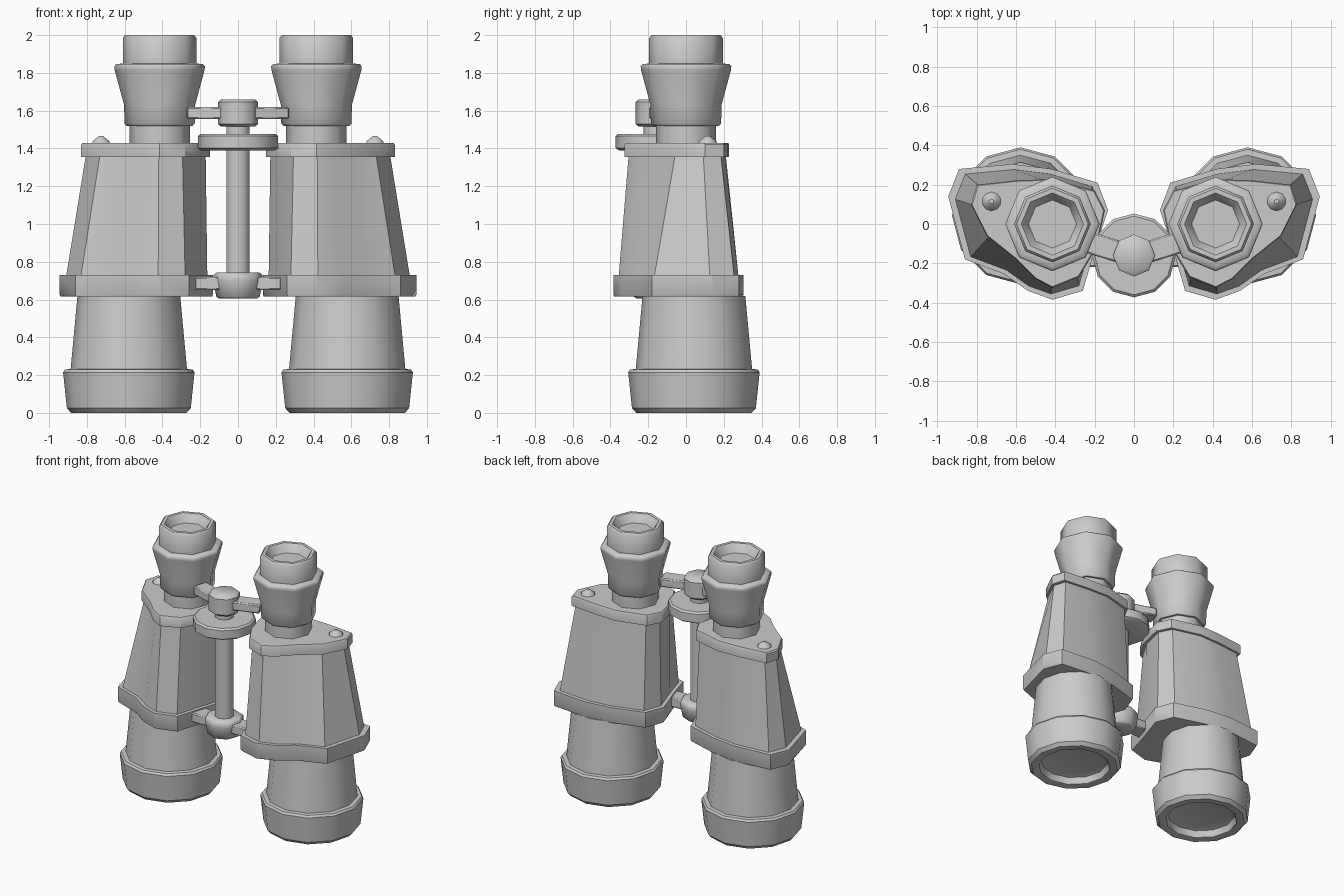
import bpy, bmesh, math
from mathutils import Vector

if "Cube" in bpy.data.objects:
    bpy.data.objects.remove(bpy.data.objects["Cube"])


def finish(name, bm, mirror=False, angle=35, bevel=0):
    bmesh.ops.remove_doubles(bm, verts=bm.verts, dist=1e-5)
    bmesh.ops.recalc_face_normals(bm, faces=bm.faces)
    me = bpy.data.meshes.new(name)
    bm.to_mesh(me)
    bm.free()
    ob = bpy.data.objects.new(name, me)
    bpy.context.collection.objects.link(ob)
    bpy.context.view_layer.objects.active = ob
    ob.select_set(True)
    bpy.ops.object.shade_smooth_by_angle(angle=math.radians(angle))
    ob.select_set(False)
    if bevel:
        b = ob.modifiers.new("bevel", 'BEVEL')
        b.width, b.segments, b.limit_method = bevel, 1, 'ANGLE'
        b.angle_limit = math.radians(50)
    if mirror:
        ob.modifiers.new("mirror", 'MIRROR').use_clip = False
    return ob


def loft(name, rings, **kw):
    """Skin a stack of equal-length point rings and cap both ends."""
    bm = bmesh.new()
    vs = [[bm.verts.new(p) for p in ring] for ring in rings]
    n = len(vs[0])
    for a, b in zip(vs, vs[1:]):
        for i in range(n):
            j = (i + 1) % n
            bm.faces.new((a[i], a[j], b[j], b[i]))
    bm.faces.new(vs[0][::-1])
    bm.faces.new(vs[-1])
    return finish(name, bm, **kw)


def lathe(name, profile, n, cx, cy, **kw):
    """Revolve (radius, z) points with n sides about a vertical axis."""
    rings = [[(cx + r * math.sin(2 * math.pi * i / n),
               cy + r * math.cos(2 * math.pi * i / n), z) for i in range(n)]
             for r, z in profile]
    return loft(name, rings, **kw)


def section(outline, z, s=1.0):
    c = sum((Vector(p) for p in outline), Vector((0, 0))) / len(outline)
    return [(c.x + (x - c.x) * s, c.y + (y - c.y) * s, z) for x, y in outline]


def arm(name, start, end, width, z0, z1):
    a, b = Vector(start), Vector(end)
    d = (b - a).normalized()
    side = Vector((-d.y, d.x)) * width / 2
    quad = [a + side, a - side, b - side, b + side]
    return loft(name, [[(p.x, p.y, z) for p in quad] for z in (z0, z1)],
                mirror=True, bevel=0.008)


EYE = (0.415, 0.0)
OBJ = (0.578, 0.042)
HINGE = (0.0, -0.16)

# Prism housing outlines
low = [(.132, .07), (.205, -.15), (.26, -.34), (.415, -.385), (.54, -.34),
       (.66, -.255), (.86, -.18), (.945, .14), (.89, .28), (.62, .305),
       (.42, .28), (.185, .21)]
high = [(.148, .07), (.19, -.12), (.28, -.27), (.415, -.325), (.50, -.28),
        (.60, -.18), (.75, -.06), (.83, .10), (.80, .20), (.60, .222),
        (.42, .228), (.20, .17)]
loft("prism_housing", [section(low, .72, .92), section(high, 1.365, .93)],
     mirror=True)
loft("lower_plate", [section(low, .615, .985), section(low, .625),
                     section(low, .73)], mirror=True)
loft("upper_plate", [section(high, 1.355), section(high, 1.42),
                     section(high, 1.43, .98)], mirror=True)

# Cover screws
lathe("cover_screw", [(.05, 1.425), (.045, 1.44), (.012, 1.465)], 10,
      .725, .115, mirror=True)

# Objective barrels with recessed lens
lathe("objective_barrel", [
    (.20, .06), (.235, .05), (.25, .004), (.262, 0), (.305, 0), (.328, .025),
    (.348, .215), (.338, .23), (.308, .232), (.272, .62)],
    12, *OBJ, mirror=True, angle=32)

# Eyepieces with flared cup and recessed lens
lathe("eyepiece", [
    (.16, 1.42), (.16, 1.52), (.175, 1.52), (.186, 1.532), (.188, 1.63),
    (.238, 1.815), (.24, 1.835), (.23, 1.846), (.195, 1.85), (.195, 1.985),
    (.182, 2.0), (.158, 2.0), (.146, 1.985), (.122, 1.94)],
    8, *EYE, mirror=True, angle=46)

# Centre hinge, focus wheel and hubs
lathe("hinge_rod", [(.065, .70), (.065, 1.54)], 10, *HINGE, angle=46)
lathe("focus_wheel", [(.195, 1.39), (.213, 1.402), (.213, 1.465),
                      (.20, 1.477)], 12, *HINGE)
lathe("upper_hub", [(.09, 1.515), (.107, 1.53), (.107, 1.645), (.09, 1.66)],
      8, *HINGE, angle=46)
lathe("lower_hub", [(.10, .605), (.115, .615), (.132, .70), (.13, .73),
                    (.115, .742)], 8, *HINGE, angle=46)

# Bridge arms
arm("upper_arm", (.05, -.15), (.255, -.085), .11, 1.555, 1.62)
arm("lower_arm", (.05, -.16), (.23, -.16), .12, .65, .72)
